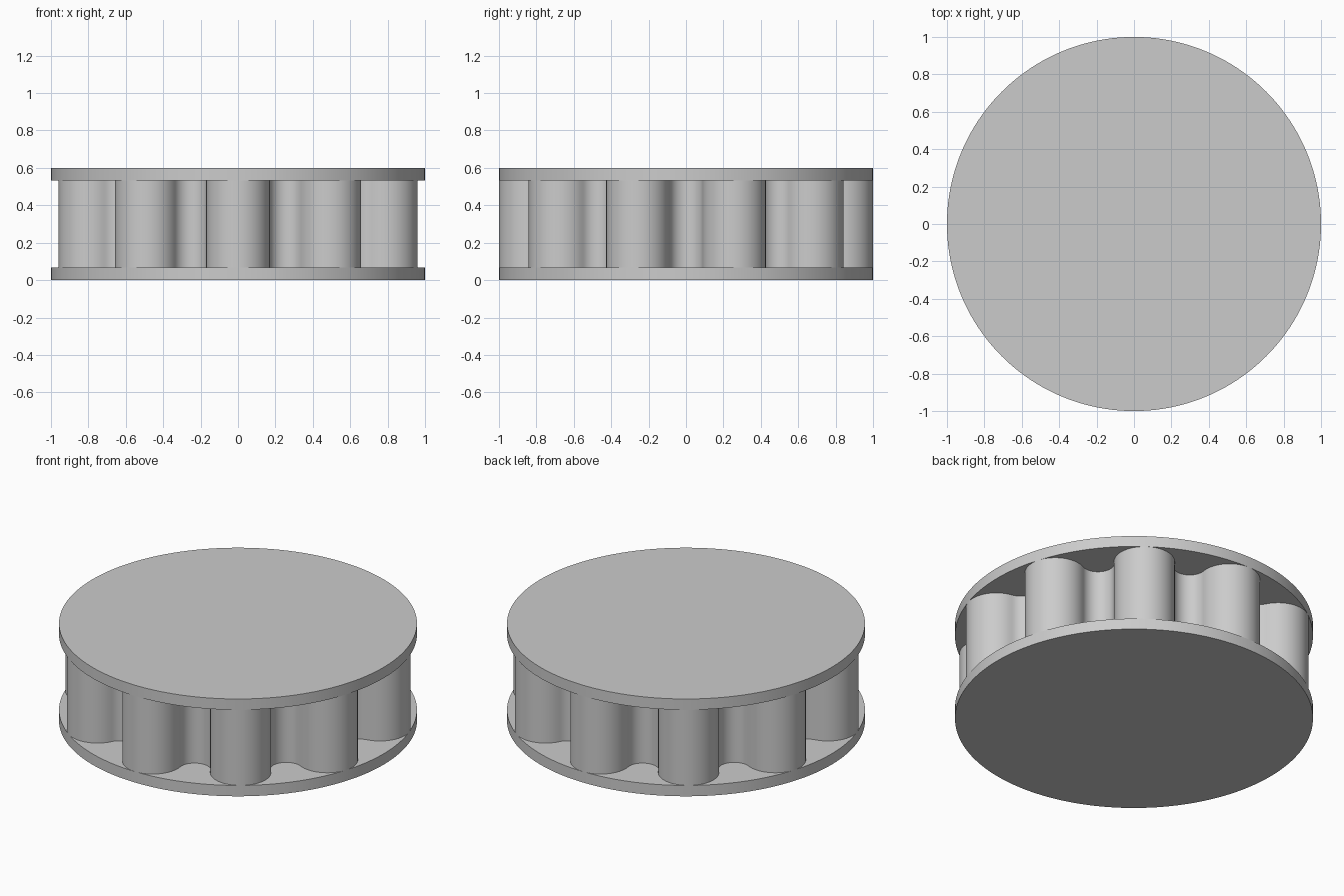
import bpy
import bmesh
import math

if "Cube" in bpy.data.objects:
    bpy.data.objects.remove(bpy.data.objects["Cube"])

HEIGHT = 0.6
PLATE = 0.067           # plate thickness
LOBES = 10
RING = 0.83             # radius of the circle carrying all arc centres
LOBE_R = 0.17           # convex lobe radius
STEP = 360 / LOBES
VALLEY_R = 2 * RING * math.sin(math.radians(STEP / 4)) - LOBE_R

grey = bpy.data.materials.new("light_grey")
grey.diffuse_color = (0.6, 0.6, 0.6, 1)
grey.use_nodes = True
grey.node_tree.nodes["Principled BSDF"].inputs["Base Color"].default_value = grey.diffuse_color


def polar(radius, degrees):
    a = math.radians(degrees)
    return radius * math.cos(a), radius * math.sin(a)


def arc(centre, radius, start, end, count):
    """Points along an arc, without its last point."""
    points = []
    for i in range(count):
        x, y = polar(radius, start + (end - start) * i / count)
        points.append((centre[0] + x, centre[1] + y))
    return points


def extrude_profile(name, outline, z0, z1):
    """Solid prism from a closed outline, smooth around its wall."""
    bm = bmesh.new()
    base = bm.faces.new([bm.verts.new((x, y, z0)) for x, y in outline])
    top = bmesh.ops.extrude_face_region(bm, geom=[base], use_keep_orig=True)
    moved = [v for v in top["geom"] if isinstance(v, bmesh.types.BMVert)]
    bmesh.ops.translate(bm, verts=moved, vec=(0, 0, z1 - z0))
    bmesh.ops.recalc_face_normals(bm, faces=bm.faces)
    mesh = bpy.data.meshes.new(name)
    bm.to_mesh(mesh)
    bm.free()
    mesh.materials.append(grey)
    obj = bpy.data.objects.new(name, mesh)
    bpy.context.collection.objects.link(obj)
    bpy.ops.object.select_all(action='DESELECT')
    obj.select_set(True)
    bpy.context.view_layer.objects.active = obj
    bpy.ops.object.shade_smooth_by_angle(angle=math.radians(30))
    return obj


# Round end plates
disc = arc((0, 0), 1.0, 0, 360, 160)
extrude_profile("bottom_plate", disc, 0, PLATE)
extrude_profile("top_plate", disc, HEIGHT - PLATE, HEIGHT)

# Fluted core: convex lobes joined by tangent concave valleys
wide = 90 + STEP / 4
outline = []
for k in range(LOBES):
    t = -90 + STEP * k
    s = t + STEP / 2
    outline += arc(polar(RING, t), LOBE_R, t - wide, t + wide, 28)
    outline += arc(polar(RING, s), VALLEY_R, s - wide, s - 360 + wide, 18)
extrude_profile("fluted_core", outline, PLATE, HEIGHT - PLATE)
